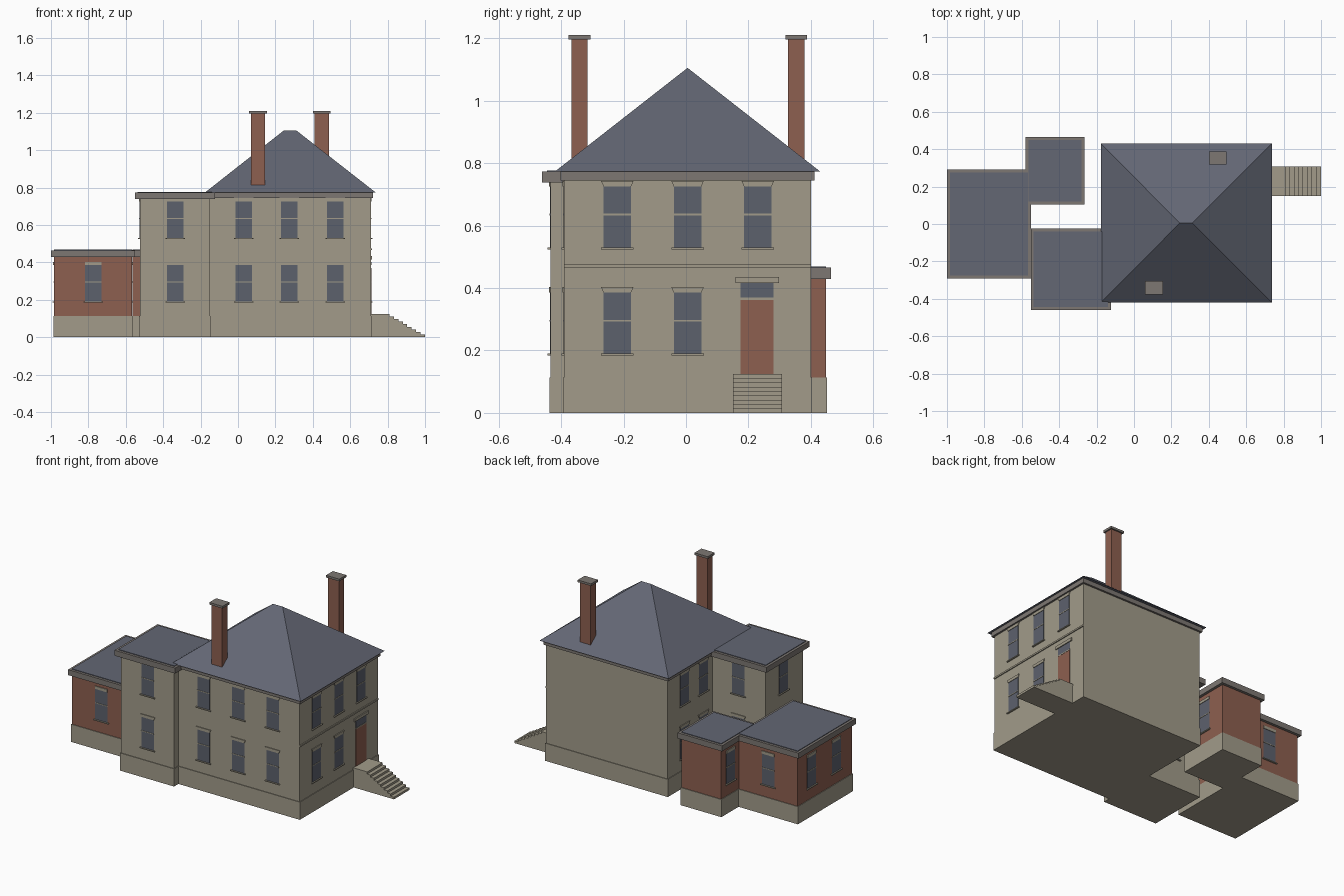
import bpy
from mathutils import Matrix, Vector

if "Cube" in bpy.data.objects:
    bpy.data.objects.remove(bpy.data.objects["Cube"], do_unlink=True)


def material(name, rgb):
    m = bpy.data.materials.new(name)
    m.use_nodes = True
    m.diffuse_color = (*rgb, 1)
    m.node_tree.nodes["Principled BSDF"].inputs["Base Color"].default_value = (*rgb, 1)
    return m


STONE = material("stone", (0.36, 0.33, 0.255))
BRICK = material("brick", (0.27, 0.115, 0.08))
SLATE = material("slate", (0.125, 0.135, 0.175))
GLASS = material("window glass", (0.108, 0.12, 0.152))
TRIM = material("cornice trim", (0.205, 0.185, 0.17))


def mesh(name, verts, faces, mat):
    me = bpy.data.meshes.new(name)
    me.from_pydata(verts, [], faces)
    me.materials.append(mat)
    ob = bpy.data.objects.new(name, me)
    bpy.context.collection.objects.link(ob)
    return ob


def prism(name, profile, a, b, place, mat):
    """Extrude a counter-clockwise 2D profile from depth a to depth b."""
    n = len(profile)
    verts = [place(u, v, d) for d in (a, b) for u, v in profile]
    faces = [tuple(reversed(range(n))), tuple(range(n, 2 * n))]
    faces += [(i, (i + 1) % n, n + (i + 1) % n, n + i) for i in range(n)]
    return mesh(name, verts, faces, mat)


def box(name, x, y, z, mat):
    rect = [(x[0], y[0]), (x[1], y[0]), (x[1], y[1]), (x[0], y[1])]
    return prism(name, rect, z[0], z[1], lambda u, v, d: (u, v, d), mat)


def grow(span, by):
    return (span[0] - by, span[1] + by)


# Wall frames: u runs along the wall, v is height, d points out of the wall
def on_wall(side, pos):
    return {
        "front": lambda u, v, d: (u, pos - d, v),
        "back": lambda u, v, d: (-u, pos + d, v),
        "right": lambda u, v, d: (pos + d, u, v),
        "left": lambda u, v, d: (pos - d, -u, v),
    }[side]


def plate(name, u, half, z0, z1, depth, place, mat, flare=0.0):
    shape = [(u - half, z0), (u + half, z0), (u + half + flare, z1), (u - half - flare, z1)]
    return prism(name, shape, -0.004, depth, place, mat)


def window(side, pos, along, z0, flare=0.008):
    place = on_wall(side, pos)
    u = -along if side in ("back", "left") else along
    z1 = z0 + 0.195
    plate("window_pane", u, 0.044, z0, z1, 0.002, place, GLASS)
    plate("window_rail", u, 0.044, z0 + 0.103, z0 + 0.108, 0.004, place, STONE)
    plate("window_sill", u, 0.052, z0 - 0.006, z0, 0.009, place, STONE)
    plate("window_lintel", u, 0.044, z1, z1 + 0.018, 0.005, place, STONE, flare)


LOW, HIGH = 0.19, 0.53


# A block has a projecting plinth, walls, and optionally a cornice with a flat roof
def block(name, x, y, top, wall, roof=True, lift=0.0, over=0.017):
    box(name + "_plinth", grow(x, 0.004), grow(y, 0.004), (0, 0.113), STONE)
    box(name + "_walls", x, y, (0.113, top), wall)
    if roof:
        cx, cy = grow(x, over), grow(y, over)
        box(name + "_cornice", cx, cy, (top - 0.005, top + 0.03 + lift), TRIM)
        box(name + "_flat_roof", grow(cx, -0.016), grow(cy, -0.016),
            (top + 0.02, top + 0.034 + lift), SLATE)


# Building masses
MX, MY = (-0.15, 0.71), (-0.39, 0.40)
WX, WY = (-0.525, -0.15), (-0.434, -0.052)
BX, BY = (-0.983, -0.567), (-0.274, 0.274)
RX, RY = (-0.563, -0.282), (0.12, 0.448)
block("main_house", MX, MY, 0.75, STONE, roof=False)
block("front_wing", WX, WY, 0.743, STONE, over=0.027)
block("brick_wing", BX, BY, 0.434, BRICK)
block("rear_brick_annex", RX, RY, 0.434, BRICK, lift=0.001)

# Main cornice and hipped roof
box("main_cornice", grow(MX, 0.012), grow(MY, 0.012), (0.745, 0.775), TRIM)
ex, ey, ez, rz = grow(MX, 0.027), grow(MY, 0.03), 0.773, 1.105
ry = sum(MY) / 2
mesh("hipped_roof",
     [(ex[0], ey[0], ez), (ex[1], ey[0], ez), (ex[1], ey[1], ez), (ex[0], ey[1], ez),
      (0.245, ry, rz), (0.312, ry, rz)],
     [(3, 2, 1, 0), (0, 1, 5, 4), (1, 2, 5), (2, 3, 4, 5), (3, 0, 4)], SLATE)

# Chimneys
for name, cx, cy in (("front_chimney", 0.107, -0.341), ("rear_chimney", 0.448, 0.353)):
    sx, sy = (cx - 0.038, cx + 0.038), (cy - 0.026, cy + 0.026)
    box(name, sx, sy, (0.78, 1.198), BRICK)
    box(name + "_cap", grow(sx, 0.009), grow(sy, 0.009), (1.196, 1.21), TRIM)

# Belt course on the entrance side
box("belt_course", (0.705, 0.716), MY, (0.465, 0.475), STONE)

# Windows of the stone house and its wing
for z in (LOW, HIGH):
    for x in (0.03, 0.275, 0.52):
        window("front", MY[0], x, z)
    for y in (-0.22, 0.005, 0.23):
        if z == HIGH or y < 0.2:
            window("right", MX[1], y, z)
    for y in (0.23, 0.04):
        window("left", MX[0], y, z)
    window("front", WY[0], -0.335, z)
    window("back", WY[1], -0.335, z)
window("left", WX[0], -0.235, HIGH)

# Windows of the brick parts
for side, pos, along in (("front", BY[0], -0.775), ("back", BY[1], -0.775),
                         ("left", BX[0], 0.135), ("left", BX[0], -0.115),
                         ("left", RX[0], 0.355), ("right", RX[1], 0.29)):
    window(side, pos, along, LOW, 0.0)

# Entrance door with transom and lintel
entrance = on_wall("right", MX[1])
plate("door", 0.228, 0.053, 0.12, 0.362, 0.003, entrance, BRICK)
plate("door_transom_bar", 0.228, 0.053, 0.362, 0.369, 0.004, entrance, STONE)
plate("door_transom", 0.228, 0.053, 0.369, 0.416, 0.002, entrance, GLASS)
plate("door_lintel", 0.228, 0.07, 0.416, 0.435, 0.007, entrance, STONE)

# Entrance stairs: one stepped side profile extruded across the width
steps, rise, tread = 9, 0.125 / 9, 0.0237
profile = [(0.705, 0.0), (0.81 + tread * (steps - 1), 0.0)]
for k in reversed(range(steps)):
    x, z = 0.81 + tread * k, rise * (steps - k)
    profile.append((x, z))
    profile.append((x - tread if k else 0.705, z))
prism("entrance_stairs", profile, -0.307, -0.15, lambda u, v, d: (u, -d, v), STONE)
# Make every outer surface face outward
import bmesh
for ob in bpy.context.collection.objects:
    if ob.type == "MESH":
        bm = bmesh.new()
        bm.from_mesh(ob.data)
        bmesh.ops.recalc_face_normals(bm, faces=bm.faces)
        bm.to_mesh(ob.data)
        bm.free()
